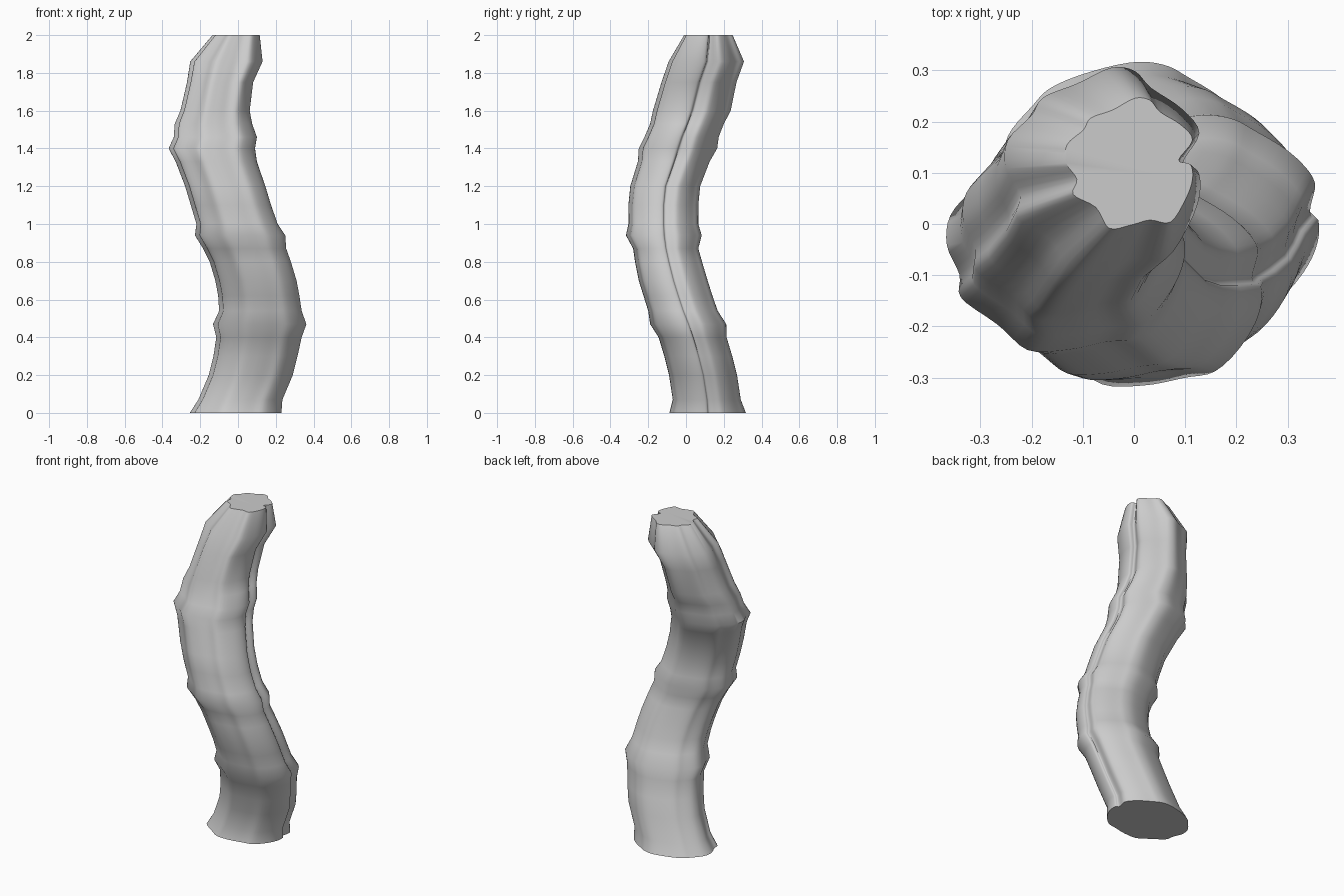
import bpy, bmesh, math
from mathutils import Vector

if "Cube" in bpy.data.objects:
    bpy.data.objects.remove(bpy.data.objects["Cube"])

# Fluted cross-section, normalised below to a -1..1 box
outline = [(.086, .126), (.113, .165), (.09, .195), (.05, .22), (.03, .243), (0, .247),
           (-.043, .224), (-.086, .208), (-.1, .185), (-.132, .156), (-.134, .12),
           (-.113, .088), (-.12, .058), (-.076, .033), (-.05, -.008), (-.008, -.002),
           (.03, .008), (.07, .004), (.1, .05), (.113, .088), (.109, .117)]

# Trunk levels: z, left x, right x, front y, back y
levels = [(0, -.255, .23, -.088, .317), (.07, -.21, .235, -.07, .29),
          (.2, -.155, .29, -.09, .27), (.3, -.13, .315, -.115, .245),
          (.4, -.115, .337, -.145, .215), (.47, -.132, .362, -.19, .213),
          (.54, -.10, .337, -.2, .168), (.62, -.105, .325, -.225, .14),
          (.7, -.12, .31, -.25, .115), (.8, -.15, .28, -.27, .085),
          (.87, -.185, .255, -.28, .065), (.94, -.228, .25, -.318, .083),
          (1.0, -.22, .21, -.305, .065), (1.1, -.25, .175, -.305, .065),
          (1.2, -.28, .145, -.295, .075), (1.33, -.33, .10, -.255, .125),
          (1.4, -.367, .09, -.25, .165), (1.46, -.34, .10, -.22, .173),
          (1.53, -.335, .075, -.19, .2), (1.6, -.305, .062, -.175, .237),
          (1.75, -.27, .08, -.13, .267), (1.86, -.253, .13, -.092, .307),
          (2.0, -.135, .115, -.01, .247)]


def spline(a, b, c, d, t):
    return .5 * (2 * b + (c - a) * t + (2 * a - 5 * b + 4 * c - d) * t * t
                 + (3 * b - a - 3 * c + d) * t ** 3)


def fit(points):
    xs, ys = [p.x for p in points], [p.y for p in points]
    return [Vector((2 * (p.x - min(xs)) / (max(xs) - min(xs)) - 1,
                    2 * (p.y - min(ys)) / (max(ys) - min(ys)) - 1)) for p in points]


pts = [Vector(p) for p in outline]
n = len(pts)
ring = fit([spline(pts[i - 1], pts[i], pts[(i + 1) % n], pts[(i + 2) % n], k / 4)
            for i in range(n) for k in range(4)])

# Trunk: loft the fluted ring through the levels, shallower flutes lower down
bm = bmesh.new()
loops = []
for z, x0, x1, y0, y1 in levels:
    depth = .35 + .65 * (z / 2) ** 4
    shape = fit([p.normalized().lerp(p, depth) for p in ring])
    loops.append([bm.verts.new(((x0 + x1) / 2 + p.x * (x1 - x0) / 2,
                                (y0 + y1) / 2 + p.y * (y1 - y0) / 2, z)) for p in shape])
m = len(ring)
for a, b in zip(loops, loops[1:]):
    for i in range(m):
        j = (i + 1) % m
        bm.faces.new((a[i], a[j], b[j], b[i]))
bm.faces.new(loops[0][::-1])
bm.faces.new(loops[-1])
bmesh.ops.recalc_face_normals(bm, faces=bm.faces)
mesh = bpy.data.meshes.new("trunk")
bm.to_mesh(mesh)
bm.free()
trunk = bpy.data.objects.new("trunk", mesh)
bpy.context.collection.objects.link(trunk)

mat = bpy.data.materials.new("light grey")
mat.diffuse_color = (.6, .6, .6, 1)
mat.use_nodes = True
mat.node_tree.nodes["Principled BSDF"].inputs["Base Color"].default_value = mat.diffuse_color
mesh.materials.append(mat)

bpy.context.view_layer.objects.active = trunk
trunk.select_set(True)
bpy.ops.object.shade_smooth_by_angle(angle=math.radians(50))
